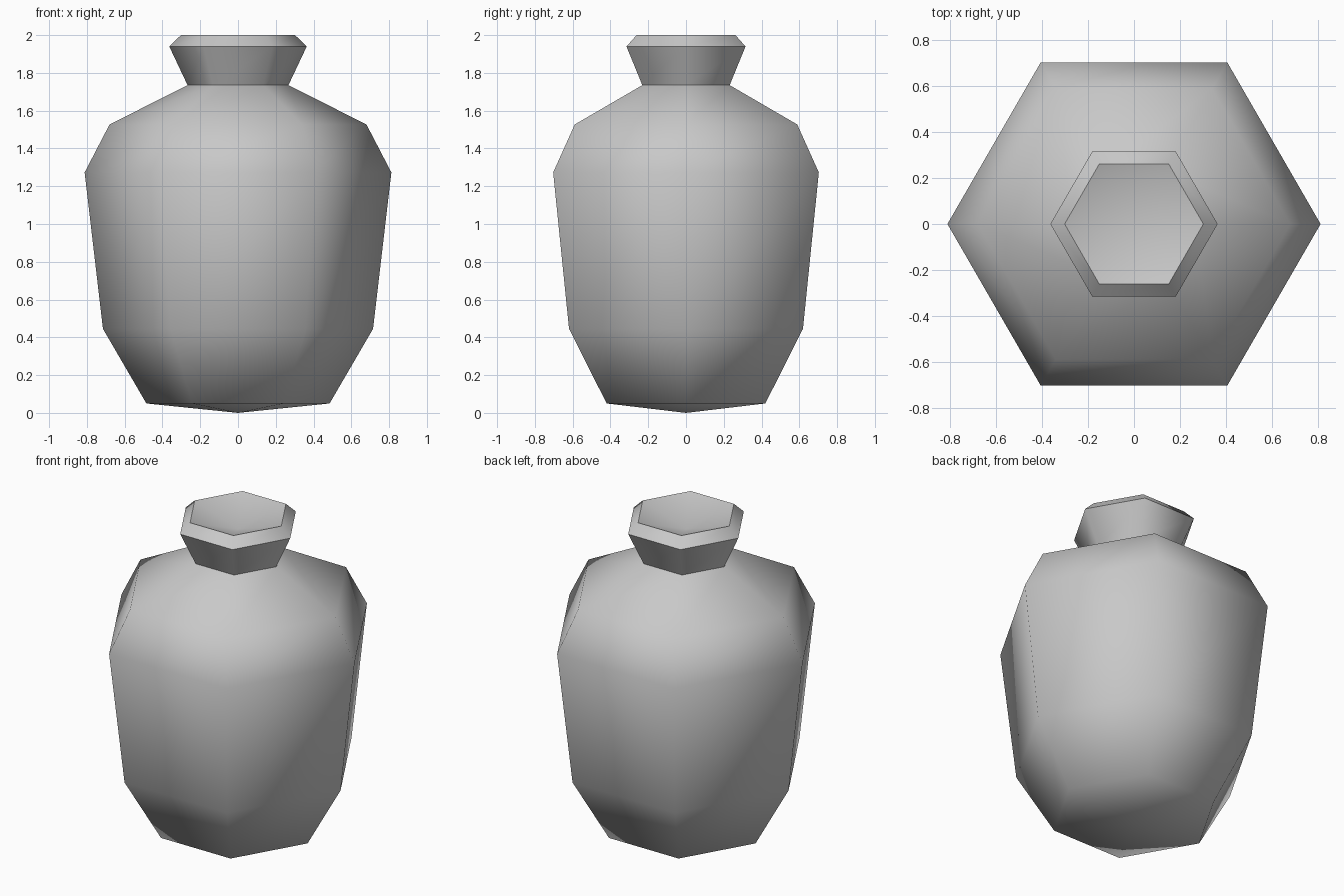
import bpy, bmesh, math

cube = bpy.data.objects.get("Cube")
if cube:
    bpy.data.objects.remove(cube, do_unlink=True)

SIDES = 6

# One plain material
clay = bpy.data.materials.new("grey_clay")
clay.use_nodes = True
grey = (0.58, 0.58, 0.58, 1)
clay.diffuse_color = grey
clay.node_tree.nodes["Principled BSDF"].inputs["Base Color"].default_value = grey

# Vase outline from foot to rim: radius, height
profile = [(0.485, 0.05), (0.715, 0.445), (0.812, 1.273), (0.68, 1.527),
           (0.267, 1.735), (0.364, 1.94), (0.302, 2.0)]
BASE_POINT = 0.0
MOUTH_POINT = 1.9

bm = bmesh.new()


def ring(radius, z):
    angles = [math.tau * i / SIDES for i in range(SIDES)]
    return [bm.verts.new((radius * math.cos(a), radius * math.sin(a), z)) for a in angles]


def fan(loop, z):
    tip = bm.verts.new((0, 0, z))
    for i in range(SIDES):
        bm.faces.new((loop[i], loop[(i + 1) % SIDES], tip))


# Six-sided body, shoulder, neck and lip
rings = [ring(r, z) for r, z in profile]
for low, high in zip(rings, rings[1:]):
    for i in range(SIDES):
        j = (i + 1) % SIDES
        bm.faces.new((low[i], low[j], high[j], high[i]))

# Pointed underside and sunken mouth
fan(rings[0], BASE_POINT)
fan(rings[-1], MOUTH_POINT)
bmesh.ops.recalc_face_normals(bm, faces=bm.faces)

mesh = bpy.data.meshes.new("vase")
bm.to_mesh(mesh)
bm.free()
mesh.materials.append(clay)
vase = bpy.data.objects.new("vase", mesh)
bpy.context.collection.objects.link(vase)

# Soft shading everywhere except the crease at the mouth
bpy.ops.object.select_all(action="DESELECT")
vase.select_set(True)
bpy.context.view_layer.objects.active = vase
bpy.ops.object.shade_smooth_by_angle(angle=math.radians(62))
